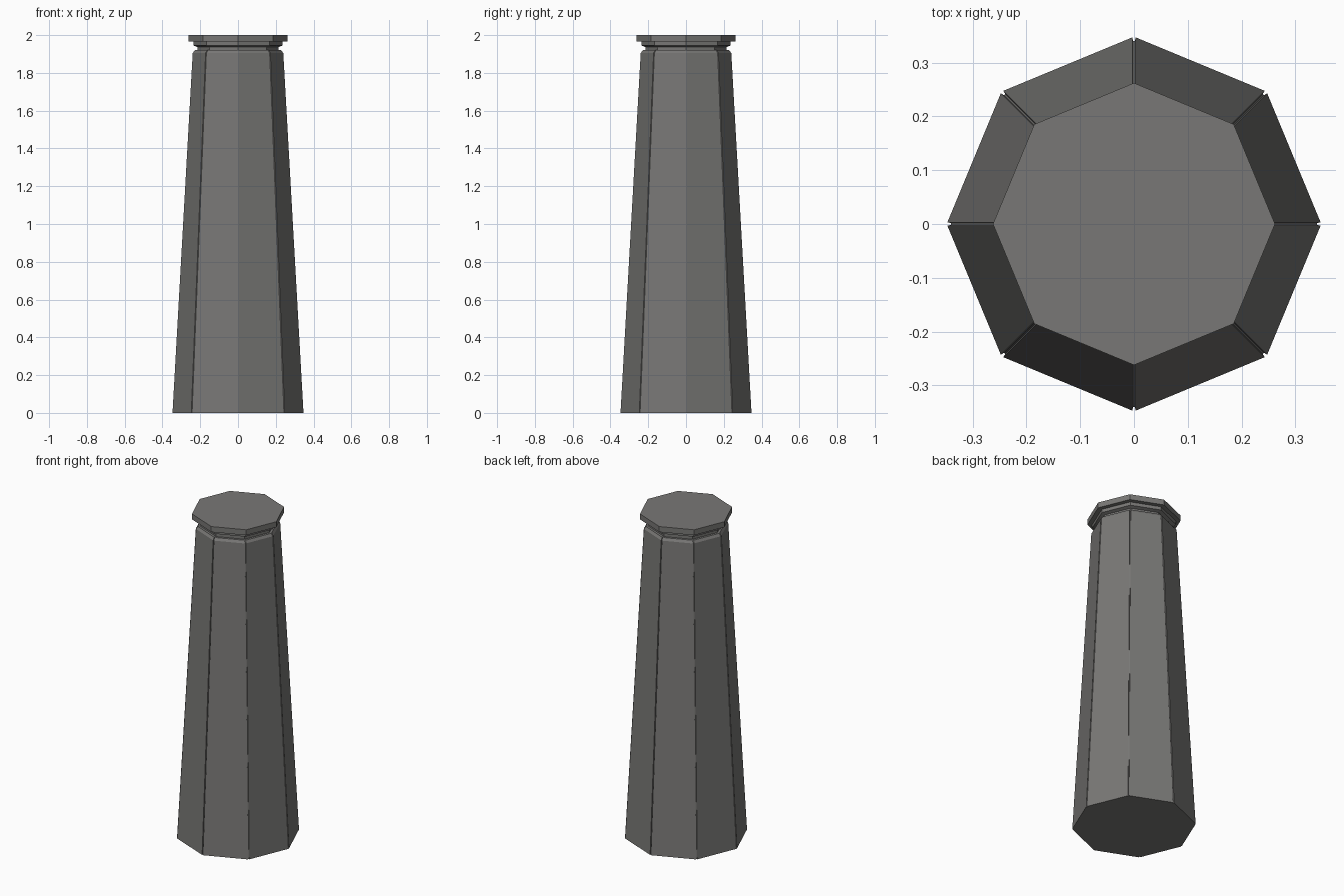
import bpy, bmesh, math

if "Cube" in bpy.data.objects:
    bpy.data.objects.remove(bpy.data.objects["Cube"])

stone = bpy.data.materials.new("dark_grey_stone")
stone.diffuse_color = (0.19, 0.187, 0.18, 1)
stone.use_nodes = True
stone.node_tree.nodes["Principled BSDF"].inputs["Base Color"].default_value = stone.diffuse_color


def octagon(radius, z, gap=0.0, depth=0.0):
    """Octagon with corners on the axes; a gap cuts a slot into each corner."""
    if gap == 0:
        return [(radius * math.cos(i * math.pi / 4), radius * math.sin(i * math.pi / 4), z)
                for i in range(8)]
    pts = []
    for i in range(8):
        a = i * math.pi / 4
        c, s = math.cos(a), math.sin(a)
        back = radius - gap * math.tan(math.pi / 8)
        for r, t in ((back, -gap), (radius - depth, -gap * 0.6),
                     (radius - depth, gap * 0.6), (back, gap)):
            pts.append((r * c - t * s, r * s + t * c, z))
    return pts


def loft(name, sections, angle):
    """Skin a stack of matching outlines and cap both ends."""
    bm = bmesh.new()
    rings = [[bm.verts.new(p) for p in sec] for sec in sections]
    n = len(rings[0])
    for lo, hi in zip(rings, rings[1:]):
        for i in range(n):
            j = (i + 1) % n
            bm.faces.new((lo[i], lo[j], hi[j], hi[i]))
    bm.faces.new(rings[0][::-1])
    bm.faces.new(rings[-1])
    mesh = bpy.data.meshes.new(name)
    bm.to_mesh(mesh)
    bm.free()
    mesh.materials.append(stone)
    ob = bpy.data.objects.new(name, mesh)
    bpy.context.collection.objects.link(ob)
    bpy.ops.object.select_all(action='DESELECT')
    ob.select_set(True)
    bpy.context.view_layer.objects.active = ob
    bpy.ops.object.shade_smooth_by_angle(angle=math.radians(angle))
    return ob


# tapered shaft with slotted corners and a chamfered top edge
loft("shaft", [octagon(r, z, 0.003, 0.008)
               for r, z in ((0.348, 0), (0.241, 1.905), (0.23, 1.92))], 30)

# recessed neck, collar and overhanging cap in one profile
loft("capital", [octagon(r, z) for r, z in (
    (0.215, 1.9), (0.215, 1.937), (0.235, 1.945), (0.235, 1.966),
    (0.262, 1.966), (0.262, 2.0))], 30)
